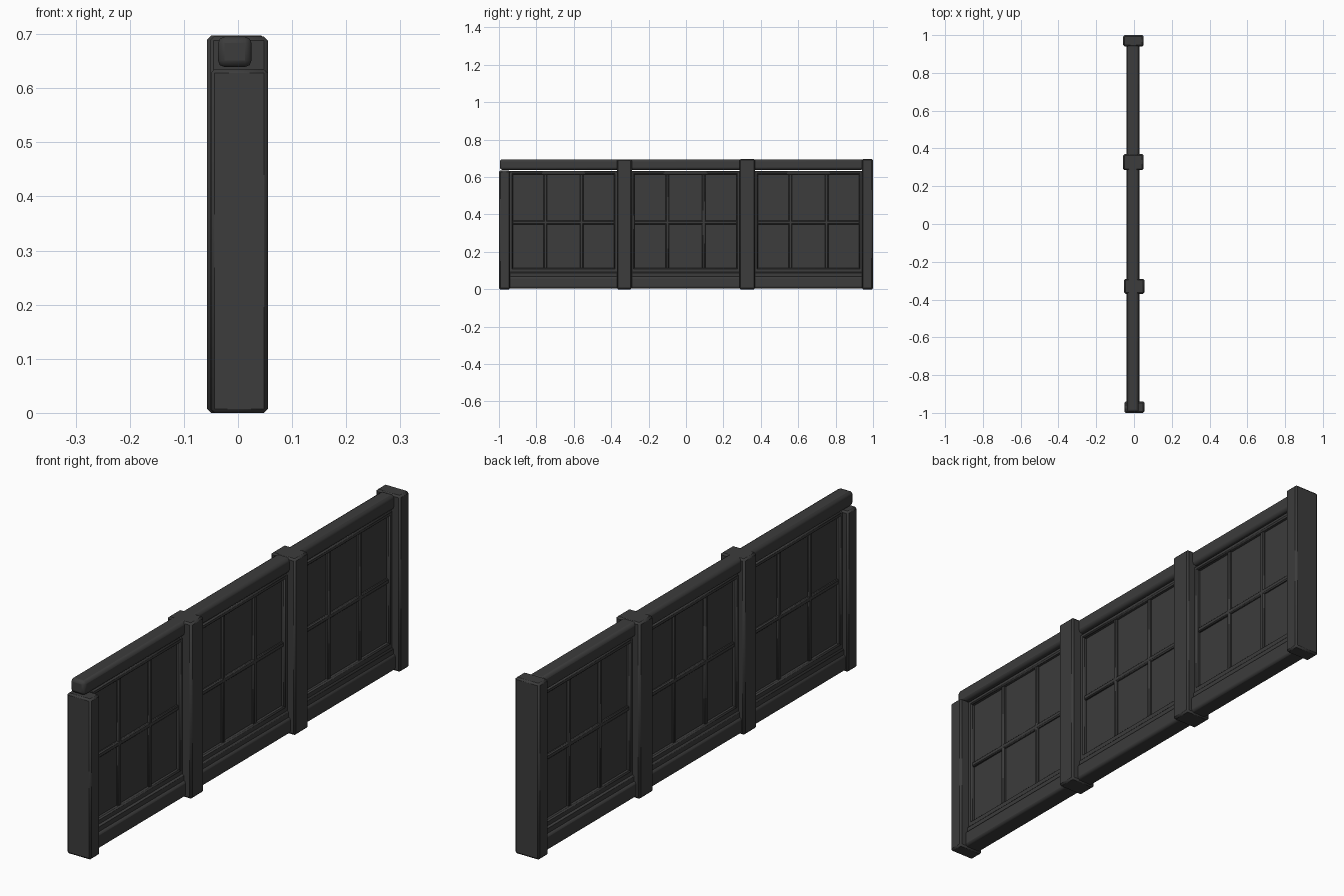
import bpy
import bmesh
from mathutils import Matrix, Vector

if "Cube" in bpy.data.objects:
    bpy.data.objects.remove(bpy.data.objects["Cube"], do_unlink=True)

mat = bpy.data.materials.new("charcoal_wood")
mat.use_nodes = True
charcoal = (0.045, 0.045, 0.045, 1)
mat.diffuse_color = charcoal
mat.node_tree.nodes["Principled BSDF"].inputs["Base Color"].default_value = charcoal


def add_box(bm, x, y, z):
    """Box from (low, high) ranges."""
    lo, hi = zip(x, y, z)
    size = Vector(hi) - Vector(lo)
    centre = (Vector(hi) + Vector(lo)) / 2
    bmesh.ops.create_cube(bm, size=1, matrix=Matrix.Translation(centre) @ Matrix.Diagonal((*size, 1)))


def beam(name, boxes, bevel=0, segments=1):
    bm = bmesh.new()
    for box in boxes:
        add_box(bm, *box)
    mesh = bpy.data.meshes.new(name)
    bm.to_mesh(mesh)
    bm.free()
    mesh.materials.append(mat)
    obj = bpy.data.objects.new(name, mesh)
    bpy.context.collection.objects.link(obj)
    if bevel:
        mod = obj.modifiers.new("bevel", "BEVEL")
        mod.width = bevel
        mod.segments = segments
        bpy.ops.object.select_all(action="DESELECT")
        obj.select_set(True)
        bpy.context.view_layer.objects.active = obj
        bpy.ops.object.shade_smooth_by_angle(angle=0.9)
    return obj


# Posts: the front one is cut short so the top rail rests on it
posts = [
    ("front_post", (-0.05, 0.055), (-1, -0.94), 0.635),
    ("front_middle_post", (-0.052, 0.055), (-0.37, -0.29), 0.695),
    ("back_middle_post", (-0.057, 0.05), (0.285, 0.37), 0.697),
    ("back_post", (-0.057, 0.05), (0.94, 1), 0.697),
]
for name, x, y, top in posts:
    beam(name, [(x, y, (0, top))], 0.007)

# Rails running the full length
beam("top_rail", [((-0.037, 0.025), (-0.995, 0.95), (0.639, 0.695))], 0.012, 2)
beam("bottom_rail", [((-0.04, 0.03), (-0.95, 0.95), (0.005, 0.068))], 0.01, 2)
beam("sill", [((-0.032, 0.022), (-0.95, 0.95), (0.06, 0.092))], 0.006)

# Panel, frame and glazing bars in each bay
mid = -0.005
for label, start, end in (("front", -0.945, -0.365), ("middle", -0.295, 0.29), ("back", 0.365, 0.945)):
    low, high = 0.085, 0.633
    beam(label + "_panel", [((mid - 0.006, mid + 0.006), (start, end), (low, high))])
    edge, half = 0.02, 0.021
    depth = (mid - half, mid + half)
    beam(label + "_frame", [
        (depth, (start, start + edge), (low, high)),
        (depth, (end - edge, end), (low, high)),
        (depth, (start, end), (low, low + 0.028)),
        (depth, (start, end), (high - edge, high)),
    ], 0.005)
    bar = (mid - 0.015, mid + 0.015)
    third = (end - start) / 3
    bars = [(bar, (y - 0.009, y + 0.009), (low, high - 0.005))
            for y in (start + third, end - third)]
    bars.append((bar, (start, end), (0.347, 0.367)))
    beam(label + "_bars", bars, 0.004)
